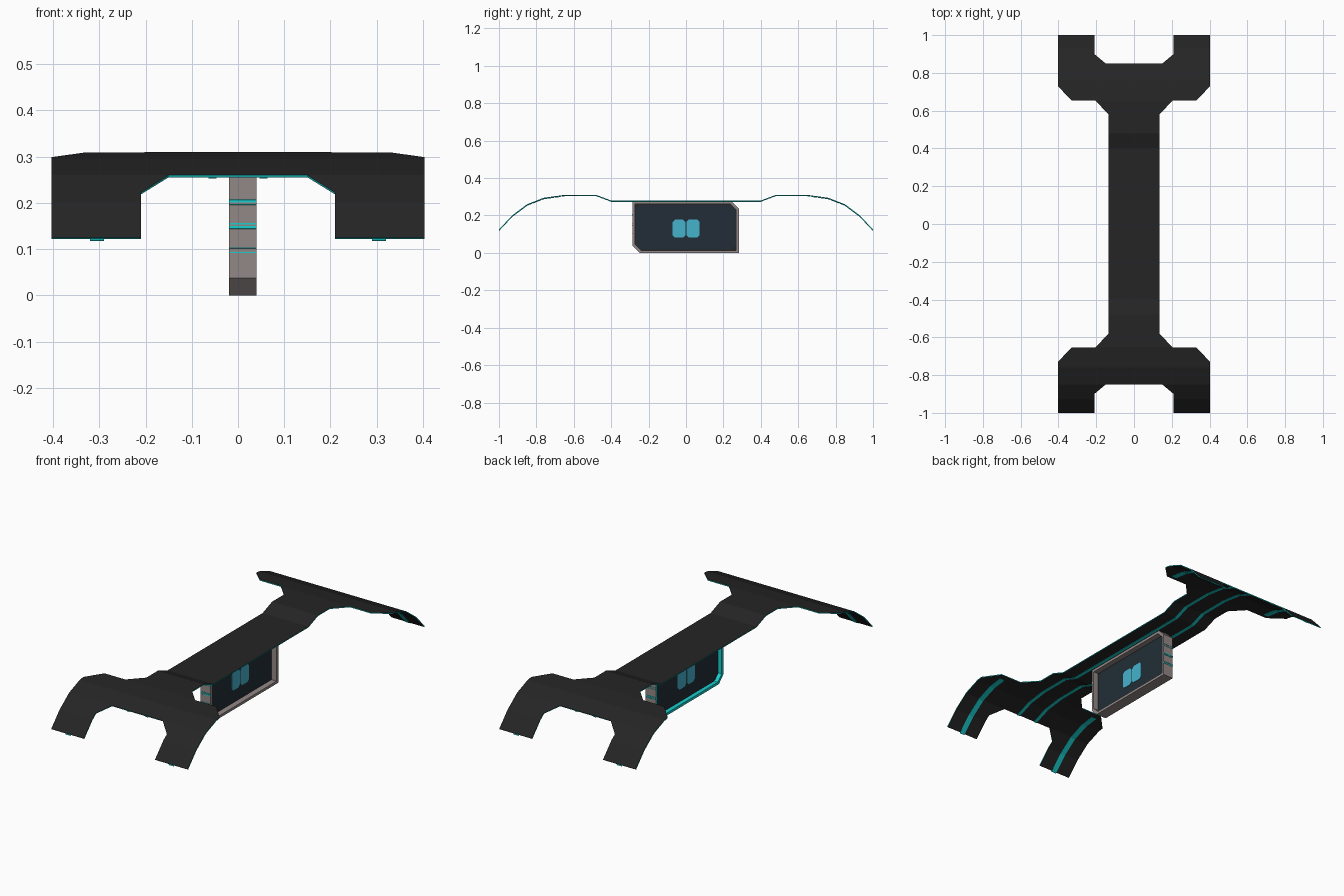
import bpy, bmesh

if "Cube" in bpy.data.objects:
    bpy.data.objects.remove(bpy.data.objects["Cube"])


def material(name, r, g, b):
    m = bpy.data.materials.new(name)
    m.diffuse_color = (r, g, b, 1)
    m.use_nodes = True
    m.node_tree.nodes["Principled BSDF"].inputs["Base Color"].default_value = m.diffuse_color
    return m


BLACK = material("black_fabric", 0.018, 0.018, 0.018)
TEAL = material("bright_teal", 0.01, 0.62, 0.62)
GREY = material("warm_grey", 0.29, 0.25, 0.245)
NAVY = material("dark_navy", 0.016, 0.027, 0.038)
CYAN = material("light_cyan", 0.06, 0.45, 0.6)

# Side profile of the strap as (distance from centre, height)
PROFILE = [(0, .28), (.4, .28), (.48, .31), (.65, .31), (.76, .295),
           (.85, .26), (.93, .2), (1.0, .125)]


def height(y):
    y = min(abs(y), 1.0)
    for (a, za), (b, zb) in zip(PROFILE, PROFILE[1:]):
        if y <= b + 1e-6:
            return za + (zb - za) * (y - a) / (b - a)
    return PROFILE[-1][1]


def finish(bm, name, mats):
    me = bpy.data.meshes.new(name)
    bm.to_mesh(me)
    bm.free()
    ob = bpy.data.objects.new(name, me)
    bpy.context.collection.objects.link(ob)
    for m in mats:
        me.materials.append(m)
    return ob


def draped_sheet(name, outline, mats, thick, drop=0.0):
    """Flat plan outline, cut across at the profile points and bent to them."""
    bm = bmesh.new()
    f = bm.faces.new([bm.verts.new((x, y, 0)) for x, y in outline])
    f.normal_update()
    if f.normal.z < 0:
        f.normal_flip()
    for s in (-1, 1):
        for y, _ in PROFILE[1:-1]:
            bmesh.ops.bisect_plane(bm, geom=bm.verts[:] + bm.edges[:] + bm.faces[:],
                                   plane_co=(0, s * y, 0), plane_no=(0, 1, 0), dist=1e-5)
    for v in bm.verts:
        v.co.z = height(v.co.y) - drop
    ob = finish(bm, name, mats)
    mod = ob.modifiers.new("thickness", 'SOLIDIFY')
    mod.thickness = thick
    mod.offset = -1
    if len(mats) > 1:
        mod.material_offset_rim = 1
    return ob


def plate(name, outline, x0, x1, mat):
    """Plate lying in the y-z plane between two x values."""
    bm = bmesh.new()
    a = [bm.verts.new((x0, y, z)) for y, z in outline]
    b = [bm.verts.new((x1, y, z)) for y, z in outline]
    bm.faces.new(a[::-1])
    bm.faces.new(b)
    for i in range(len(a)):
        j = (i + 1) % len(a)
        bm.faces.new((a[i], a[j], b[j], b[i]))
    bmesh.ops.recalc_face_normals(bm, faces=bm.faces[:])
    return finish(bm, name, [mat])


def rect(y0, y1, z0, z1, cut):
    """Rectangle with all corners cut."""
    return [(y0 + cut, z0), (y1 - cut, z0), (y1, z0 + cut), (y1, z1 - cut),
            (y1 - cut, z1), (y0 + cut, z1), (y0, z1 - cut), (y0, z0 + cut)]


# Strap with forked ends: one quarter of the outline, mirrored twice
quarter = [(.135, .58), (.205, .655), (.33, .655), (.403, .73), (.403, 1),
           (.21, 1), (.21, .9), (.15, .85)]
half = quarter + [(-x, y) for x, y in reversed(quarter)]
draped_sheet("strap", half + [(-x, -y) for x, y in half], [BLACK, TEAL], .005)

# Grip stripes under the strap
for s in (-1, 1):
    c = s * .055
    draped_sheet("centre_grip_stripe", [(c - .009, -.85), (c + .009, -.85),
                 (c + .009, .85), (c - .009, .85)], [TEAL], .0015, .0055)
    for t in (-1, 1):
        c = s * .305
        draped_sheet("prong_grip_stripe", [(c - .015, t * .68), (c + .015, t * .68),
                     (c + .015, t), (c - .015, t)], [TEAL], .0015, .0065)

# Housing: open frame with two opposite corners cut
X0, X1, XM, MID = -.02, .04, .006, .1375


def housing(w, h, cut):
    one = [(-w, -h + cut), (-w + cut, -h), (w, -h)]
    return [(y - .002, z + MID) for y, z in one + [(-y, -z) for y, z in one]]


outer, inner = housing(.285, .1375, .038), housing(.27, .1235, .032)
loops = [(outer, X0), (outer, X1), (inner, X1), (inner, XM), (inner, X0)]
bm = bmesh.new()
rings = [[bm.verts.new((x, y, z)) for y, z in pts] for pts, x in loops]
for k in range(5):
    ra, rb = rings[k], rings[(k + 1) % 5]
    for i in range(6):
        j = (i + 1) % 6
        f = bm.faces.new((ra[i], ra[j], rb[j], rb[i]))
        f.material_index = 1 if k >= 3 else 0   # back recess and rim are teal
bmesh.ops.recalc_face_normals(bm, faces=bm.faces[:])
finish(bm, "housing_frame", [GREY, TEAL])

# Display in the middle of the frame, the same on both sides
plate("display_backing", inner, XM - .004, XM + .004, BLACK)
plate("display_panel", rect(-.268, .264, .018, .257, .02), XM - .006, XM + .006, NAVY)
for y0, y1 in ((-.071, -.004), (.002, .073)):
    plate("indicator_plate", rect(y0, y1, .082, .178, .012), XM - .008, XM + .008, CYAN)

# Accent lines on both ends of the housing, turned half round on the far end
for z, h in ((.204, .006), (.197, .002), (.155, .003), (.147, .006), (.103, .002), (.093, .002)):
    for s in (-1, 1):
        y, zc = s * .2855 - .002, MID - s * (z - MID)
        plate("end_accent_line", rect(y - .001, y + .001, zc - h / 2, zc + h / 2, .0003),
              X0, X1, TEAL)
